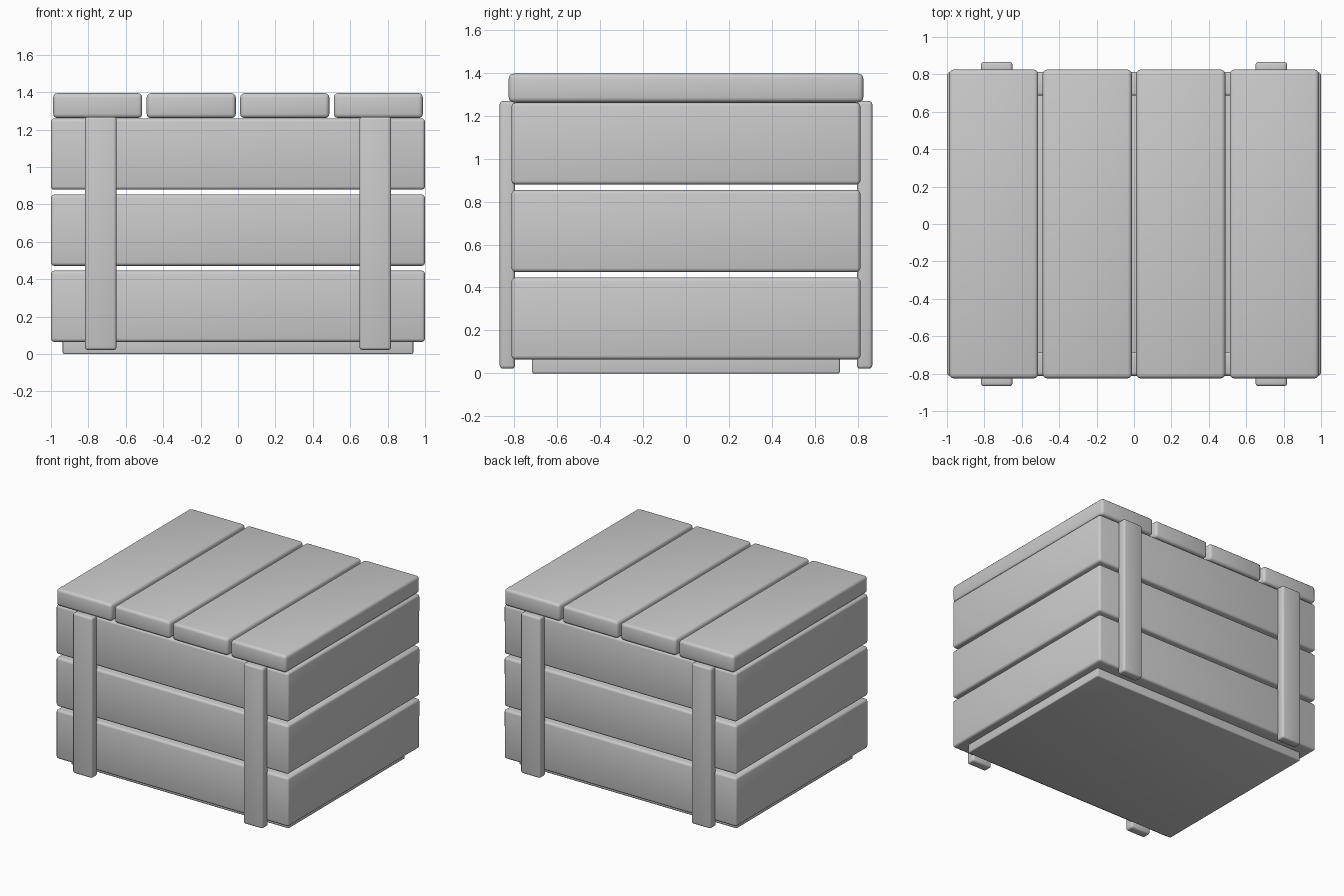
import bpy
import bmesh

if "Cube" in bpy.data.objects:
    bpy.data.objects.remove(bpy.data.objects["Cube"])


def finish(name, bm, bevel):
    """Turn a bmesh into a softly rounded plank object."""
    bmesh.ops.recalc_face_normals(bm, faces=bm.faces)
    mesh = bpy.data.meshes.new(name)
    bm.to_mesh(mesh)
    bm.free()
    ob = bpy.data.objects.new(name, mesh)
    bpy.context.collection.objects.link(ob)
    mod = ob.modifiers.new("rounded_edges", "BEVEL")
    mod.width = bevel
    mod.segments = 3
    mod.limit_method = "ANGLE"
    bpy.ops.object.select_all(action="DESELECT")
    ob.select_set(True)
    bpy.context.view_layer.objects.active = ob
    bpy.ops.object.modifier_apply(modifier=mod.name)
    bpy.ops.object.shade_smooth_by_angle()
    return ob


def box(name, lo, hi, bevel=0.02):
    bm = bmesh.new()
    bmesh.ops.create_cube(bm, size=1)
    for v in bm.verts:
        v.co = [lo[i] + (v.co[i] + 0.5) * (hi[i] - lo[i]) for i in range(3)]
    return finish(name, bm, bevel)


def frame(name, hx, hy, wall, z0, z1, bevel=0.018):
    """Hollow rectangular ring of boards around the crate."""
    bm = bmesh.new()

    def loop(x, y, z):
        return [bm.verts.new((sx * x, sy * y, z))
                for sx, sy in ((-1, -1), (1, -1), (1, 1), (-1, 1))]

    loops = [loop(hx, hy, z0), loop(hx, hy, z1),
             loop(hx - wall, hy - wall, z1), loop(hx - wall, hy - wall, z0)]
    for a, b in zip(loops, loops[1:] + loops[:1]):
        for i in range(4):
            j = (i + 1) % 4
            bm.faces.new((a[i], a[j], b[j], b[i]))
    return finish(name, bm, bevel)


# Floor panel
box("floor_panel", (-0.937, -0.716, 0.0), (0.937, 0.716, 0.13), 0.008)

# Three rows of wall boards with open gaps between them
for i in range(3):
    z = 0.065 + 0.407 * i
    frame(f"wall_boards_{i + 1}", 1.0, 0.812, 0.125, z, z + 0.381)

# Four lid planks
for i in range(4):
    x = -0.75 + 0.5 * i
    box(f"lid_plank_{i + 1}", (x - 0.238, -0.825, 1.262),
        (x + 0.238, 0.825, 1.395), 0.022)

# Upright battens on the front and back
for side, sy in (("front", -1), ("back", 1)):
    for hand, sx in (("left", -1), ("right", 1)):
        ys = sorted((sy * 0.796, sy * 0.867))
        xs = sorted((sx * 0.65, sx * 0.818))
        box(f"{side}_{hand}_batten", (xs[0], ys[0], 0.022),
            (xs[1], ys[1], 1.268), 0.015)
